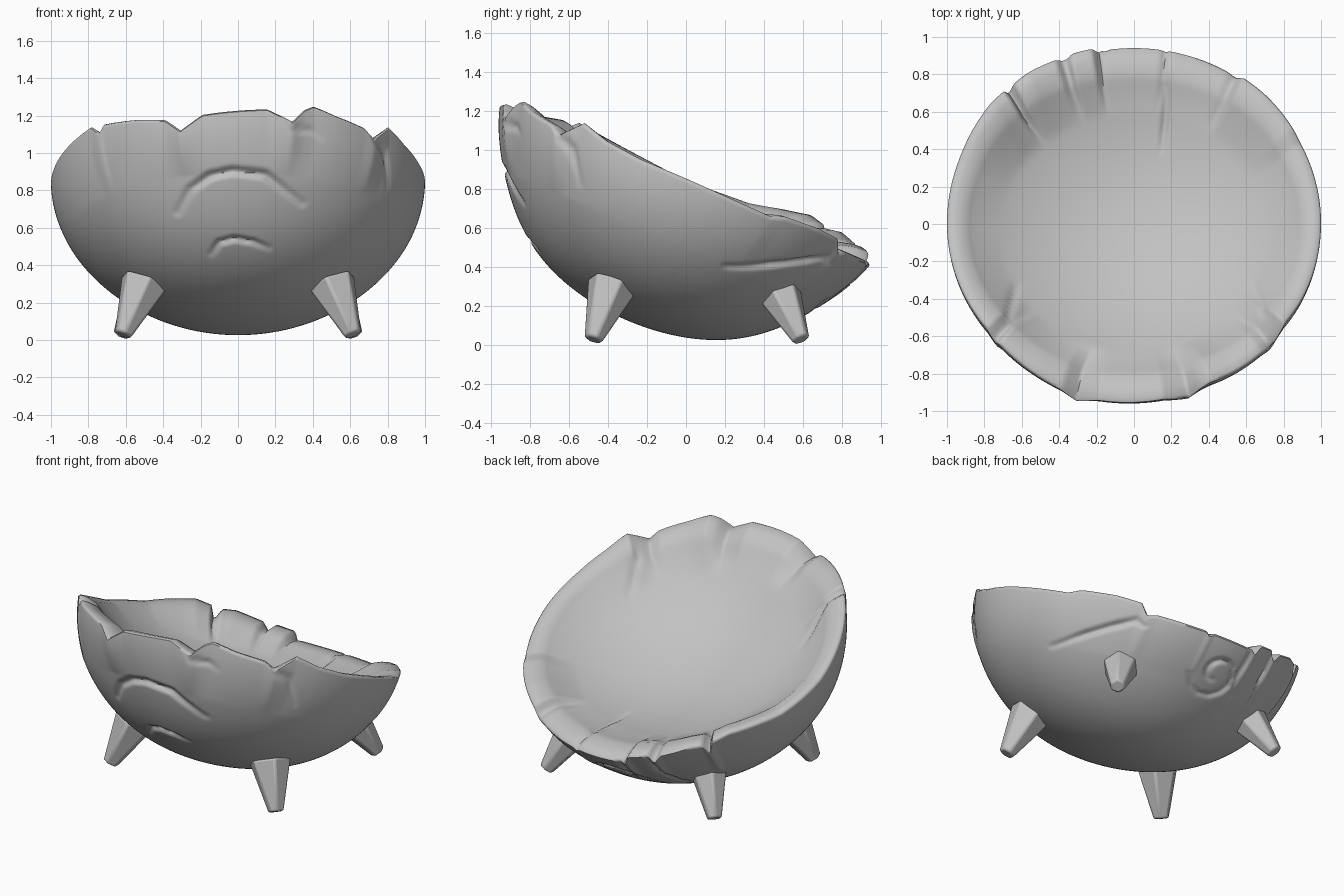
import bpy, bmesh, math
from mathutils import Vector, Matrix

if "Cube" in bpy.data.objects:
    bpy.data.objects.remove(bpy.data.objects["Cube"])

TILT = math.radians(23)
C, S = math.cos(TILT), math.sin(TILT)
CENTRE_Z, LONG, DEPTH = 0.83, 1.03, 0.765   # rim centre height, rim half length, bowl depth
IN_X, IN_V, IN_DEPTH = 0.88, 0.85, 0.27     # hollow: half width, half length, depth
SEG, OUT, INN = 400, 100, 36

stone = bpy.data.materials.new("grey_stone")
stone.diffuse_color = (0.54, 0.54, 0.54, 1)
stone.use_nodes = True
stone.node_tree.nodes["Principled BSDF"].inputs["Base Color"].default_value = stone.diffuse_color


def to_world(x, v, w):
    return Vector((x, v * C + w * S, CENTRE_Z - v * S + w * C))


def to_unit(p):
    """Direction of a world point on the unit bowl."""
    x, y, z = p[0], p[1], p[2] - CENTRE_Z
    return Vector((x, (y * C - z * S) / LONG, (y * S + z * C) / DEPTH)).normalized()


def to_flat(p):
    """Position of a world point on the unit disc of the hollow."""
    x, y, z = p[0], p[1], p[2] - CENTRE_Z
    return Vector((x / IN_X, (y * C - z * S) / IN_V, 0))


# Broken rim: (angle, height offset) pairs
RIM = [(0, .01), (27, 0), (32, .03), (45, .04), (54, .03), (57, -.04), (60, -.02), (75, -.02),
       (79, -.02), (80, -.04), (82, -.02), (100, -.02), (101, -.04), (103, .03),
       (110, .04), (112, -.02), (115, .04), (125, .07), (130, .06), (132, -.02), (134, .07),
       (140, .09), (150, .06), (160, .02), (180, 0), (200, .03), (218, .06), (222, 0), (224, .04),
       (238, 0), (247, -.035), (252, -.11), (259, -.03), (279, 0), (287, -.06), (291, .02),
       (294, .05), (302, .02), (313, 0), (317, -.04), (324, .07), (333, .03), (345, .01), (360, .01)]


def rim_offset(deg):
    for (a, p), (b, q) in zip(RIM, RIM[1:]):
        if a <= deg <= b:
            return p + (q - p) * (deg - a) / (b - a)
    return 0


# Carved lines: (points, half width, depth)
spiral = []
for i in range(16):
    a, r = -math.pi / 2 + i * 0.5, 0.045 + 0.0085 * i
    spiral.append((r * math.cos(a), .8 + .78 * r * math.sin(a), .27 + .62 * r * math.sin(a)))
OUTER_CUTS = [
    ([(-.31, -.83, .71), (-.24, -.87, .83), (-.14, -.91, .9), (-.03, -.93, .925),
      (.14, -.92, .905), (.22, -.88, .84), (.32, -.82, .76)], .042, .03),
    ([(-.14, -.75, .48), (-.1, -.8, .545), (-.02, -.81, .57), (.08, -.8, .55),
      (.16, -.77, .515)], .034, .024),
    (spiral, .032, .022),
    ([(.58, .82, .41), (.7, .68, .38), (.82, .5, .36), (.92, .25, .35)], .034, .028),
    ([(-.16, .98, .42), (-.15, .86, .29), (-.23, .62, .1)], .03, .02),
    ([(-.36, .92, .45), (-.36, .82, .3), (-.42, .62, .13)], .03, .02),
    ([(.72, -.66, 1.14), (.77, -.6, .98), (.78, -.55, .82)], .03, .015),
    ([(.27, -.92, 1.22), (.34, -.9, 1.12), (.42, -.84, 1.06)], .034, .012),
]
INNER_CUTS = [
    ([(.17, .9, .44), (.17, .6, .45), (.15, .4, .45)], .035, .02),
    ([(-.7, -.6, 1.1), (-.66, -.45, .95), (-.63, -.3, .88)], .035, .02),
    ([(.74, -.64, 1.1), (.68, -.45, .95), (.65, -.3, .88)], .035, .02),
]


def prepare(cuts, place):
    out = []
    for pts, width, depth in cuts:
        u = [place(p) for p in pts]
        mid = sum(u, Vector()) / len(u)
        reach = max((p - mid).length for p in u) + width
        out.append((u, width, depth, mid, reach))
    return out


def carve(u, cuts):
    """Depth of the carved lines at a point, fading to thin ends."""
    best = 0
    for pts, width, depth, mid, reach in cuts:
        if (u - mid).length > reach:
            continue
        n = len(pts) - 1
        for i in range(n):
            a, d = pts[i], pts[i + 1] - pts[i]
            t = max(0, min(1, (u - a).dot(d) / d.length_squared))
            dist = (u - a - d * t).length
            s = (i + t) / n
            taper = min(1, .3 + 2.2 * min(s, 1 - s))
            if dist < width:
                k = 1 - dist / width
                best = max(best, depth * taper * k * k * (3 - 2 * k))
    return best


def add_object(name, bm):
    bmesh.ops.recalc_face_normals(bm, faces=bm.faces)
    me = bpy.data.meshes.new(name)
    bm.to_mesh(me)
    bm.free()
    me.materials.append(stone)
    ob = bpy.data.objects.new(name, me)
    bpy.context.collection.objects.link(ob)
    return ob


def smooth(ob, angle):
    bpy.ops.object.select_all(action='DESELECT')
    ob.select_set(True)
    bpy.context.view_layer.objects.active = ob
    bpy.ops.object.shade_smooth_by_angle(angle=math.radians(angle))


# Bowl: outer shell, broken rim band and shallow hollow as one run of rings
def build_bowl():
    bm = bmesh.new()
    outer, inner = prepare(OUTER_CUTS, to_unit), prepare(INNER_CUTS, to_flat)
    half = math.pi / 2
    rings = [("out", half * i / OUT) for i in range(1, OUT + 1)]
    # band steps: blend from outer edge to hollow edge, height
    rings += [("rim", .08, .012), ("rim", .4, .012), ("rim", .8, .0)]
    rings += [("in", i / INN) for i in range(INN, 0, -1)]
    # spherical cap of the hollow
    ball = (IN_X ** 2 + IN_DEPTH ** 2) / (2 * IN_DEPTH)
    loops = []
    for kind, t, *height in rings:
        row = []
        for k in range(SEG):
            th = 2 * math.pi * k / SEG
            cx, cv = math.cos(th), math.sin(th)
            dw = rim_offset(360 * k / SEG)
            if kind == "out":
                sp, cp = math.sin(t), math.cos(t)
                g = 1 - carve(Vector((cx * sp, cv * sp, -cp)), outer)
                pinch = 1 - .095 * math.sin(2 * t) * sp
                x = sp * g * cx * (1 - .015 * math.sin(2 * t))
                v = sp * g * cv * LONG * pinch
                w = -DEPTH * cp * g + dw * max(0, 1 - cp / .4)
            elif kind == "rim":
                x = cx * (1 + (IN_X - 1) * t)
                v = cv * (LONG + (IN_V - LONG) * t)
                w = height[0] + dw * (1 - .4 * t)
            else:
                x, v = cx * IN_X * t, cv * IN_V * t
                w = ball - IN_DEPTH - math.sqrt(ball ** 2 - (IN_X * t) ** 2) - .02
                w += .6 * dw * max(0, 1 - (1 - t) / .18)
                w -= carve(Vector((cx * t, cv * t, 0)), inner)
            row.append(bm.verts.new(to_world(x, v, w)))
        loops.append(row)
    for a, b in zip(loops, loops[1:]):
        for k in range(SEG):
            j = (k + 1) % SEG
            bm.faces.new((a[k], a[j], b[j], b[k]))
    for row, w in ((loops[0], -DEPTH), (loops[-1], -IN_DEPTH - .02)):
        pole = bm.verts.new(to_world(0, 0, w))
        for k in range(SEG):
            bm.faces.new((row[k], row[(k + 1) % SEG], pole))
    smooth(add_object("bowl", bm), 62)


# Legs: tapered six-sided spikes splayed outward
def build_leg(name, base, tip, r_base, r_tip):
    base, tip = Vector(base), Vector(tip)
    axis = tip - base
    bm = bmesh.new()
    place = Matrix.Translation((base + tip) / 2) @ axis.to_track_quat('Z', 'Y').to_matrix().to_4x4()
    bmesh.ops.create_cone(bm, cap_ends=True, segments=6, radius1=r_base, radius2=r_tip,
                          depth=axis.length, matrix=place)
    ob = add_object(name, bm)
    bev = ob.modifiers.new("soft_edges", 'BEVEL')
    bev.width, bev.segments = .012, 2
    smooth(ob, 35)


build_bowl()
for side, s in (("right", 1), ("left", -1)):
    build_leg("front_leg_" + side, (.5 * s, -.375, .31), (.615 * s, -.475, .028), .135, .05)
    build_leg("back_leg_" + side, (.5 * s, .475, .275), (.625 * s, .59, .028), .12, .048)
